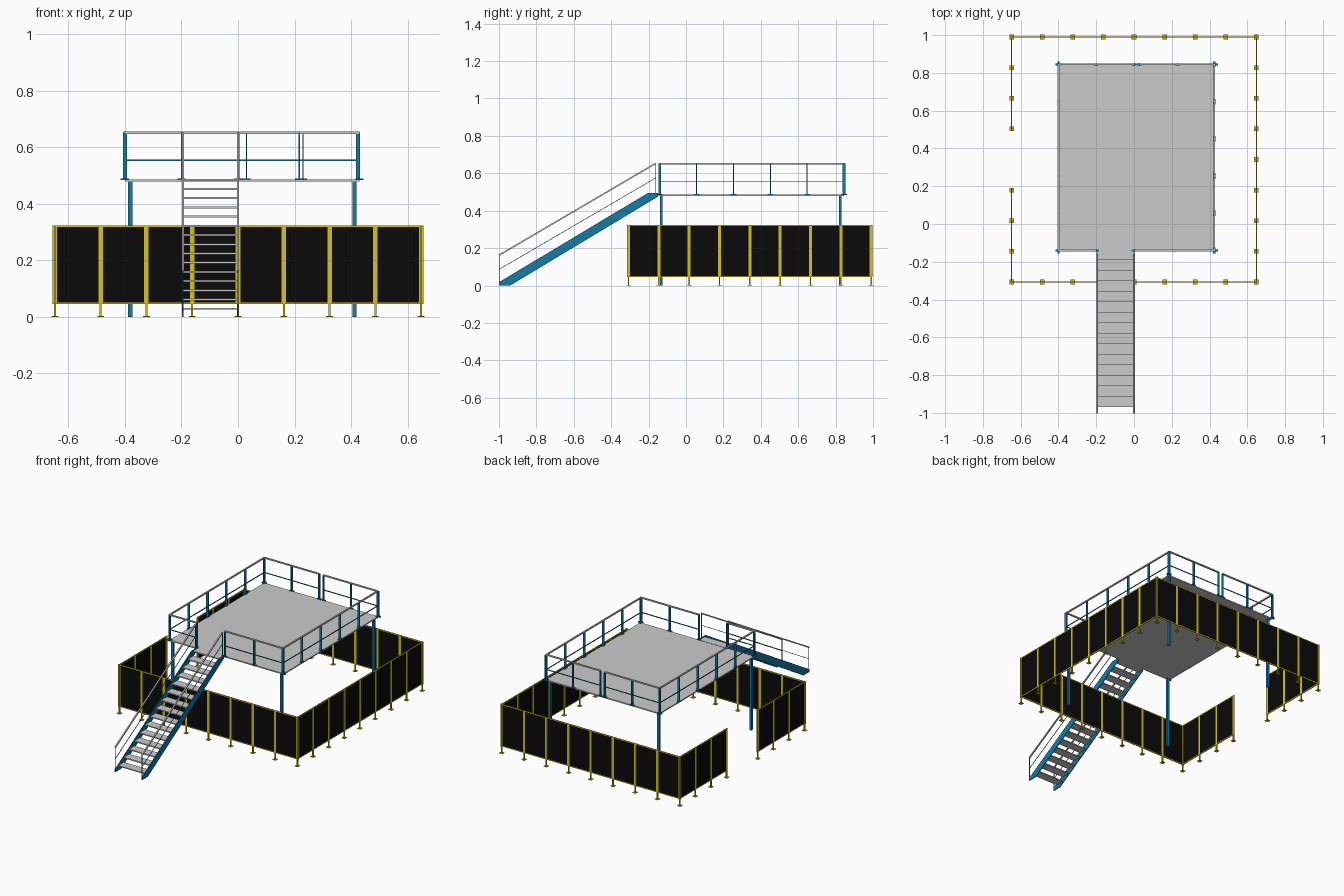
import bpy, bmesh
from math import atan2, hypot
from mathutils import Matrix, Vector

if "Cube" in bpy.data.objects:
    bpy.data.objects.remove(bpy.data.objects["Cube"])


def material(name, rgb):
    m = bpy.data.materials.new(name)
    m.diffuse_color = (*rgb, 1)
    m.use_nodes = True
    m.node_tree.nodes["Principled BSDF"].inputs["Base Color"].default_value = m.diffuse_color
    return m


BLUE = material("blue_paint", (0.006, 0.2, 0.39))
YELLOW = material("yellow_paint", (0.7, 0.56, 0.01))
BLACK = material("black_mesh", (0.003, 0.003, 0.003))


def finish(name, bm, mat=None):
    me = bpy.data.meshes.new(name)
    bmesh.ops.recalc_face_normals(bm, faces=bm.faces)
    bm.to_mesh(me)
    bm.free()
    ob = bpy.data.objects.new(name, me)
    if mat:
        me.materials.append(mat)
    bpy.context.collection.objects.link(ob)
    return ob


def box(bm, c, s, rot=Matrix()):
    m = Matrix.Translation(c) @ rot @ Matrix.Diagonal((*s, 1))
    bmesh.ops.create_cube(bm, size=1, matrix=m)


def beam(bm, a, b, width, height):
    """Rectangular bar between two points."""
    a, b = Vector(a), Vector(b)
    d = b - a
    rot = Matrix.Rotation(atan2(d.y, d.x), 4, 'Z') @ Matrix.Rotation(-atan2(d.z, hypot(d.x, d.y)), 4, 'Y')
    box(bm, (a + b) / 2, (d.length, width, height), rot)


# Platform deck and legs
X0, X1, Y0, Y1, DECK = -0.40, 0.43, -0.14, 0.845, 0.487
bm = bmesh.new()
box(bm, ((X0 + X1) / 2, (Y0 + Y1) / 2, DECK - 0.004), (X1 - X0, Y1 - Y0, 0.008))
finish("deck", bm)

bm = bmesh.new()
for x in (-0.381, 0.412):
    for y in (-0.132, 0.825):
        box(bm, (x, y, 0.24), (0.015, 0.015, 0.48))
finish("platform_legs", bm, BLUE)

# Platform railings: flat posts with foot plates, top rail and mid rail
posts, mids, tops = bmesh.new(), bmesh.new(), bmesh.new()


def railing(a, b, bays):
    a, b = Vector((*a, 0)), Vector((*b, 0))
    along_x = abs(b.x - a.x) > abs(b.y - a.y)
    for i in range(bays + 1):
        p = a.lerp(b, i / bays)
        size = (0.005, 0.015) if along_x else (0.015, 0.005)
        foot = (0.03, 0.012) if along_x else (0.012, 0.03)
        box(posts, (p.x, p.y, 0.568), (*size, 0.168))
        box(posts, (p.x, p.y, DECK), (*foot, 0.006))
    for bm, z, w, h in ((tops, 0.652, 0.009, 0.008), (mids, 0.555, 0.004, 0.005)):
        up = Vector((0, 0, z))
        beam(bm, a + up, b + up, w, h)


railing((X0, Y0), (X0, Y1), 5)
railing((X1 - 0.005, Y0), (X1 - 0.005, Y1), 5)
railing((X0, Y1), (0.0, Y1), 2)
railing((0.03, Y1), (X1, Y1), 2)
railing((X0, Y0), (-0.2, Y0), 1)
railing((0.003, Y0), (X1, Y0), 2)
finish("railing_posts", posts, BLUE)
finish("railing_mid_rails", mids, BLUE)
finish("railing_top_rails", tops)

# Stair stringers extruded from a side profile
SX = (-0.195, 0.0)
profile = [(-1, 0), (-1, 0.018), (-0.205, 0.494), (-0.15, 0.494), (-0.15, 0.475), (-0.94, 0)]
bm = bmesh.new()
for x in SX:
    f = bm.faces.new([bm.verts.new((x - 0.0025, y, z)) for y, z in profile])
    ext = bmesh.ops.extrude_face_region(bm, geom=[f])["geom"]
    bmesh.ops.translate(bm, vec=(0.005, 0, 0), verts=[v for v in ext if isinstance(v, bmesh.types.BMVert)])
finish("stair_stringers", bm, BLUE)

# Stair treads
bm = bmesh.new()
for k in range(15):
    box(bm, (-0.0975, -0.94 + k * 0.0555, 0.029 + k * 0.0326), (0.19, 0.057, 0.007))
finish("stair_treads", bm)

# Stair handrails with thin mid rail and end posts
hand, thin = bmesh.new(), bmesh.new()
for x in SX:
    beam(hand, (x, -1, 0.162), (x, -0.162, 0.653), 0.008, 0.008)
    beam(thin, (x, -1, 0.086), (x, -0.162, 0.575), 0.003, 0.003)
    box(thin, (x, -0.998, 0.082), (0.004, 0.004, 0.164))
    box(thin, (x, -0.162, 0.57), (0.004, 0.004, 0.165))
finish("stair_handrails", hand)
finish("stair_mid_rails", thin, BLUE)

# Guard fence: framed panels on thin legs with foot plates
frames, panels, legs = bmesh.new(), bmesh.new(), bmesh.new()
FZ0, FZ1 = 0.045, 0.324


def fence(a, b, bays):
    a, b = Vector((*a, 0)), Vector((*b, 0))
    mid, h = Vector((0, 0, (FZ0 + FZ1) / 2)), FZ1 - FZ0
    for i in range(bays + 1):
        p = a.lerp(b, i / bays)
        sx, sy = (0.016, 0.005) if abs(b.x - a.x) > 0.01 else (0.005, 0.016)
        box(frames, p + mid, (sx, sy, h))
        box(legs, (p.x, p.y, FZ0 / 2), (0.007, 0.007, FZ0))
        box(legs, (p.x, p.y, 0.0015), (0.024, 0.024, 0.003))
    beam(panels, a + mid, b + mid, 0.003, h - 0.006)
    for z in (FZ0 + 0.003, FZ1 - 0.003):
        up = Vector((0, 0, z))
        beam(frames, a + up, b + up, 0.005, 0.006)


FX, FY0, FY1 = 0.648, -0.307, 0.99
step = (FY1 - FY0) / 8
fence((-FX, FY0), (FX, FY0), 8)
fence((-FX, FY1), (FX, FY1), 8)
fence((FX, FY0), (FX, FY1), 8)
fence((-FX, FY0), (-FX, FY0 + 3 * step), 3)
fence((-FX, FY1 - 3 * step), (-FX, FY1), 3)
finish("fence_frames", frames, YELLOW)
finish("fence_panels", panels, BLACK)
finish("fence_legs", legs, YELLOW)
